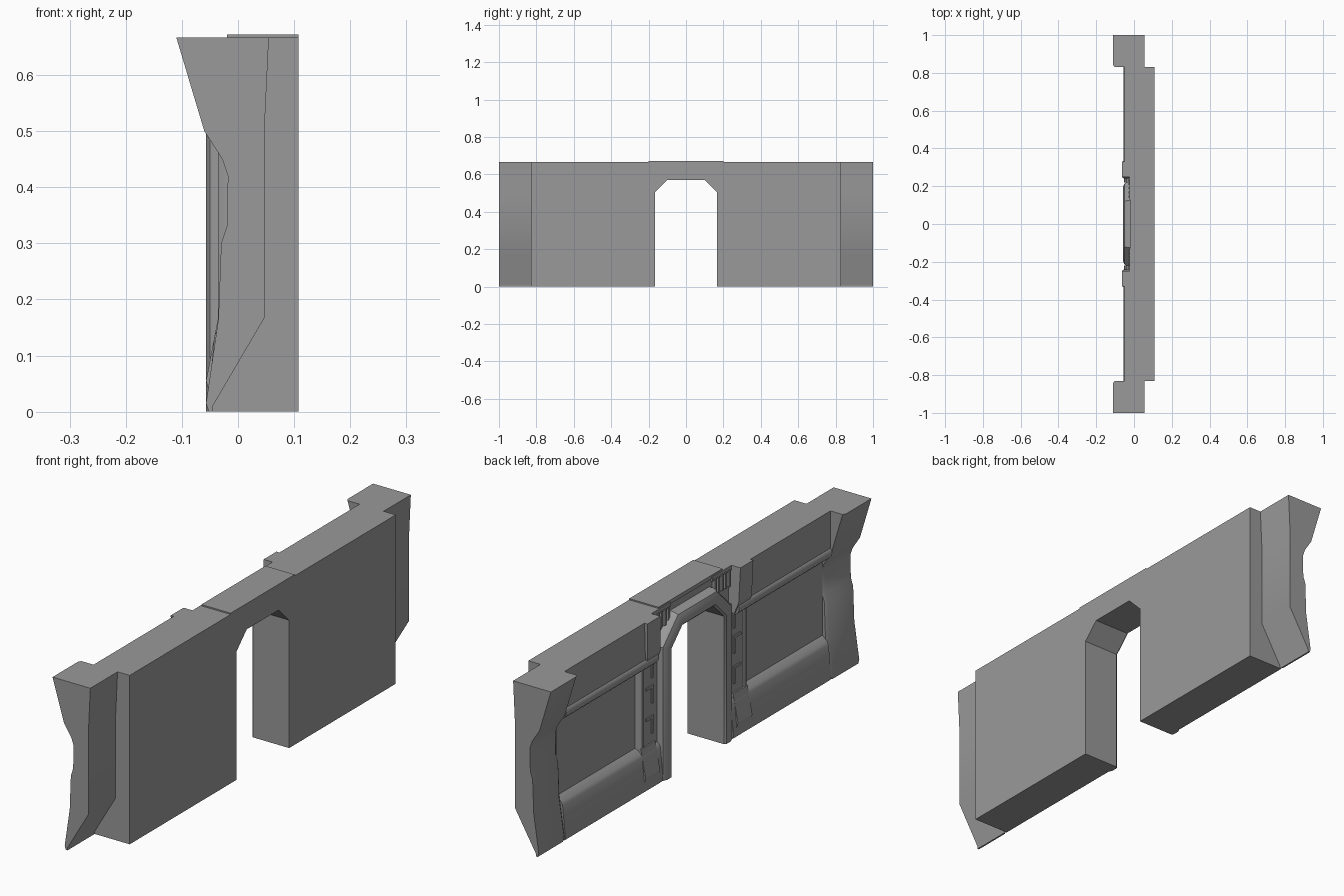
import bpy, bmesh, math
from mathutils import Vector

cube = bpy.data.objects.get("Cube")
if cube:
    bpy.data.objects.remove(cube, do_unlink=True)

grey = bpy.data.materials.new("wall_grey")
grey.use_nodes = True
colour = (0.32, 0.32, 0.32, 1)
grey.diffuse_color = colour
grey.node_tree.nodes["Principled BSDF"].inputs["Base Color"].default_value = colour

BACK, PANEL, FACE, TOP, END = 0.108, -0.015, -0.057, 0.667, 0.83


def loft(name, sections, mirror=False, smooth=False):
    """Skin matching closed loops, cap both ends, optionally mirror across y."""
    bm = bmesh.new()
    rings = [[bm.verts.new(p) for p in s] for s in sections]
    for a, b in zip(rings, rings[1:]):
        for i in range(len(a)):
            j = (i + 1) % len(a)
            bm.faces.new((a[i], a[j], b[j], b[i]))
    bm.faces.new(rings[0])
    bm.faces.new(rings[-1][::-1])
    if mirror:
        copy = bmesh.ops.duplicate(bm, geom=bm.verts[:] + bm.edges[:] + bm.faces[:])["geom"]
        for v in copy:
            if isinstance(v, bmesh.types.BMVert):
                v.co.y *= -1
    bmesh.ops.recalc_face_normals(bm, faces=bm.faces[:])
    mesh = bpy.data.meshes.new(name)
    bm.to_mesh(mesh)
    bm.free()
    mesh.materials.append(grey)
    obj = bpy.data.objects.new(name, mesh)
    bpy.context.collection.objects.link(obj)
    if smooth:
        bpy.ops.object.select_all(action="DESELECT")
        obj.select_set(True)
        bpy.context.view_layer.objects.active = obj
        bpy.ops.object.shade_smooth_by_angle(angle=math.radians(35))
    return obj


def along_y(name, profile, y0, y1, mirror=True, smooth=False):
    return loft(name, [[(x, y, z) for x, z in profile] for y in (y0, y1)], mirror, smooth)


def box(name, x0, x1, y0, y1, z0, z1, mirror=True):
    return along_y(name, [(x0, z0), (x1, z0), (x1, z1), (x0, z1)], y0, y1, mirror)


def door_path(d):
    """Half of the doorway outline grown outwards by d, as (y, z)."""
    k = d * math.tan(math.pi / 8)
    return [(0.165 + d, 0), (0.165 + d, 0.505 + k), (0.1 + k, 0.57 + d)]


def full_path(d):
    half = door_path(d)
    return half + [(-y, z) for y, z in reversed(half)]


# Wall slab with the doorway cut through it
outline = [(-END, 0), (-END, TOP), (END, TOP), (END, 0)] + full_path(0)
loft("wall_slab", [[(x, y, z) for y, z in outline] for x in (PANEL, BACK)])

# Thin raised plate on top of the doorway
box("top_plate", -0.02, BACK, -0.2, 0.2, TOP - 0.01, 0.672, mirror=False)

# End columns, with a chamfered inner edge
front = [(-0.052, 0), (FACE, 0.015), (-0.035, 0.165), (-0.03, 0.3), (-0.02, 0.33),
         (-0.018, 0.42), (-0.028, 0.45), (-0.06, 0.5), (-0.11, TOP)]
rear = [(0.055, TOP), (0.047, 0.5), (0.047, 0.167), (-0.045, 0.01), (-0.045, 0)]
sections = []
for y, inset in ((END, 0.007), (END + 0.012, 0), (1.0, 0)):
    sections.append([(x + inset, y, z) for x, z in front] + [(x, y, z) for x, z in rear])
loft("end_column", sections, mirror=True, smooth=True)

# Sloping skirt under each panel
along_y("skirt", [(0, 0), (-0.05, 0), (-0.054, 0.012), (-0.042, 0.135), (-0.036, 0.148),
                  (PANEL, 0.167), (0, 0.167)], 0.22, END, smooth=True)

# Upper fascia with a rounded rail along its lower edge
box("upper_fascia", -0.05, 0, 0.25, END, 0.52, TOP)
rail = [(-0.03 + 0.027 * math.cos(a), 0.502 + 0.027 * math.sin(a))
        for a in (math.radians(90 + 20 * i) for i in range(10))]
along_y("fascia_rail", [(0, 0.529)] + rail + [(0, 0.475)], 0.25, END, smooth=True)

# Doorway surround swept around the opening
trim = [(0, 0), (0, -0.05), (0.007, FACE), (0.034, FACE), (0.05, -0.05), (0.058, -0.035), (0.058, 0)]
paths = [(x, full_path(d)) for d, x in trim]
loft("door_surround", [[(x, *path[i]) for x, path in paths] for i in range(6)], smooth=True)

# Post beside the doorway, bevelled towards the panel
post = [(0, 0.22), (-0.03, 0.22), (-0.03, 0.312), (-0.036, 0.318), (-0.036, 0.326),
        (PANEL, 0.34), (0, 0.34)]
loft("door_post", [[(x, y, z) for x, y in post] for z in (0, 0.52)], True, True)

# Small raised strips on the post
for z in (0.2, 0.32, 0.42):
    box("post_strip", -0.035, -0.02, 0.25, 0.262, z, z + 0.07)
    box("post_cross_strip", -0.035, -0.02, 0.25, 0.295, z + 0.06, z + 0.07)

# Wedge foot at the bottom of the post
along_y("post_foot", [(0, 0.03), (-0.05, 0.03), (FACE, 0.055), (-0.036, 0.165), (0, 0.165)],
        0.243, 0.333)

# Tapered bracket at the top of the post
loft("top_bracket", [[(x, y0, z), (x, y1, z), (0, y1, z), (0, y0, z)]
                     for x, y0, y1, z in ((-0.042, 0.24, 0.318, 0.485),
                                          (-0.06, 0.243, 0.325, 0.53),
                                          (-0.063, 0.25, 0.33, TOP))], True)

# Louvres in the recess above the doorway
for i in range(5):
    y = 0.14 + i * 0.022
    box("louvre", -0.028, 0, y, y + 0.01, 0.59, 0.655)
box("louvre_rail", -0.024, 0, 0.13, 0.25, 0.648, TOP)
